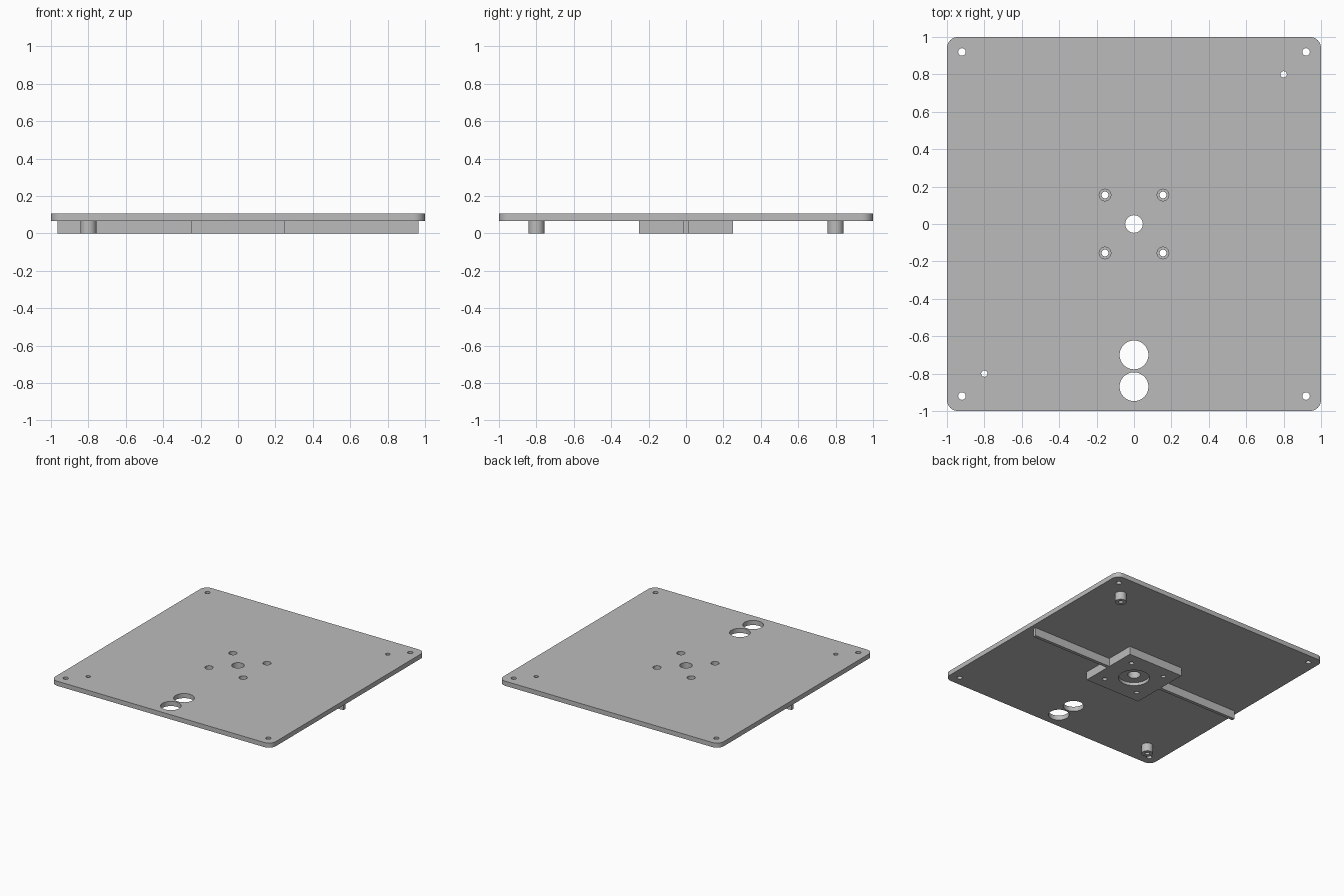
import bpy
import math

cube = bpy.data.objects.get("Cube")
if cube:
    bpy.data.objects.remove(cube, do_unlink=True)

BASE, TOP = 0.067, 0.105     # underside and upper face of the plate

grey = bpy.data.materials.new("plain grey")
grey.use_nodes = True
colour = (0.5, 0.5, 0.5, 1)
grey.diffuse_color = colour
grey.node_tree.nodes["Principled BSDF"].inputs["Base Color"].default_value = colour


def box(name, x0, x1, y0, y1, z0, z1):
    bpy.ops.mesh.primitive_cube_add(
        size=1, location=((x0 + x1) / 2, (y0 + y1) / 2, (z0 + z1) / 2))
    ob = bpy.context.object
    ob.name = name
    ob.scale = (x1 - x0, y1 - y0, z1 - z0)
    bpy.ops.object.transform_apply(location=False, rotation=False, scale=True)
    ob.data.materials.append(grey)
    return ob


def cylinder(name, x, y, r, z0, z1):
    bpy.ops.mesh.primitive_cylinder_add(
        vertices=48, radius=r, depth=z1 - z0, location=(x, y, (z0 + z1) / 2))
    ob = bpy.context.object
    ob.name = name
    ob.data.materials.append(grey)
    return ob


def apply(ob, mod):
    bpy.ops.object.select_all(action='DESELECT')
    bpy.context.view_layer.objects.active = ob
    ob.select_set(True)
    bpy.ops.object.modifier_apply(modifier=mod.name)


def drill(ob, x, y, r, z0=-0.1, z1=0.2):
    cutter = cylinder("hole_cutter", x, y, r, z0, z1)
    cutter.hide_render = True
    mod = ob.modifiers.new("hole", 'BOOLEAN')
    mod.operation, mod.solver, mod.object = 'DIFFERENCE', 'EXACT', cutter
    apply(ob, mod)
    bpy.data.objects.remove(cutter, do_unlink=True)


def smooth(ob):
    bpy.ops.object.select_all(action='DESELECT')
    bpy.context.view_layer.objects.active = ob
    ob.select_set(True)
    bpy.ops.object.shade_smooth_by_angle(angle=math.radians(30))


corners = [(sx, sy) for sx in (-1, 1) for sy in (-1, 1)]

# Main plate with rounded vertical corners
plate = box("base_plate", -1, 1, -1, 1, BASE, TOP)
weights = plate.data.attributes.new("bevel_weight_edge", 'FLOAT', 'EDGE')
for e in plate.data.edges:
    a, b = (plate.data.vertices[i].co for i in e.vertices)
    weights.data[e.index].value = 1.0 if abs(a.z - b.z) > 0.01 else 0.0
bevel = plate.modifiers.new("round_corners", 'BEVEL')
bevel.limit_method, bevel.width, bevel.segments = 'WEIGHT', 0.06, 10
apply(plate, bevel)

# Plate holes: corners, screw counterbores, centre, cable holes, standoffs
for sx, sy in corners:
    drill(plate, 0.92 * sx, 0.92 * sy, 0.02)
    drill(plate, 0.155 * sx, 0.155 * sy, 0.031)
drill(plate, 0, 0, 0.047)
for y in (-0.7, -0.87):
    drill(plate, 0, y, 0.077)
for s in (-1, 1):
    drill(plate, 0.8 * s, 0.8 * s, 0.017)
smooth(plate)

# Square mounting block with screw holes and a round recess underneath
block = box("mounting_block", -0.25, 0.25, -0.25, 0.25, 0, BASE)
for sx, sy in corners:
    drill(block, 0.155 * sx, 0.155 * sy, 0.018)
drill(block, 0, 0, 0.047)
drill(block, 0, 0, 0.115, -0.1, 0.025)
smooth(block)

# Thin stiffening ribs and hollow standoffs
for s, side in ((-1, "right"), (1, "left")):
    x0, x1 = sorted((0.25 * s, 0.965 * s))
    box(side + "_rib", x0, x1, -0.013, 0.013, 0, BASE)
    post = cylinder(side + "_standoff", 0.8 * s, 0.8 * s, 0.043, 0, BASE)
    drill(post, 0.8 * s, 0.8 * s, 0.017)
    smooth(post)
